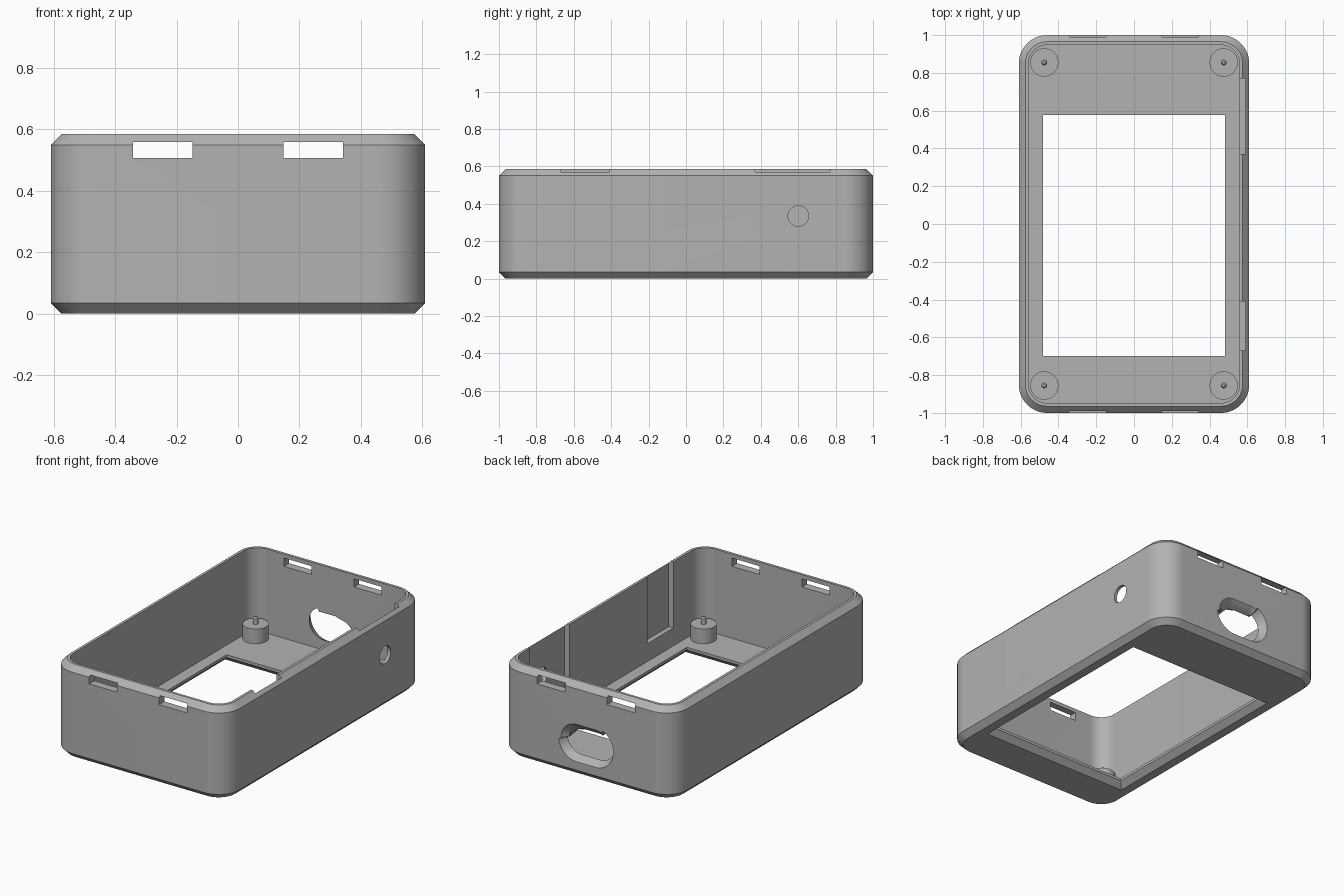
import bpy
import bmesh
from math import sin, cos, pi, radians

if "Cube" in bpy.data.objects:
    bpy.data.objects.remove(bpy.data.objects["Cube"], do_unlink=True)

# Single plain grey plastic
GREY = (0.45, 0.45, 0.45, 1.0)
plastic = bpy.data.materials.new("grey plastic")
plastic.use_nodes = True
plastic.diffuse_color = GREY
plastic.node_tree.nodes["Principled BSDF"].inputs["Base Color"].default_value = GREY

HALF_X, HALF_Y, HEIGHT = 0.61, 1.0, 0.585
CORNER, BEVEL, WALL = 0.15, 0.035, 0.052


def outline(hx, hy, r, seg=16):
    """Rounded rectangle given by half sizes and corner radius."""
    if r == 0:
        return [(hx, hy), (-hx, hy), (-hx, -hy), (hx, -hy)]
    pts = []
    for i, (sx, sy) in enumerate([(1, 1), (-1, 1), (-1, -1), (1, -1)]):
        for k in range(seg + 1):
            a = (i + k / seg) * pi / 2
            p = (sx * (hx - r) + r * cos(a), sy * (hy - r) + r * sin(a))
            pts.append(p)
    return pts


def loft(name, rings, location=(0, 0, 0), rotation=(0, 0, 0)):
    """Closed solid through rounded rectangles (half x, half y, radius, height)."""
    bm = bmesh.new()
    loops = [[bm.verts.new((x, y, z)) for x, y in outline(hx, hy, r)]
             for hx, hy, r, z in rings]
    for low, high in zip(loops, loops[1:]):
        n = len(low)
        for i in range(n):
            j = (i + 1) % n
            bm.faces.new((low[i], low[j], high[j], high[i]))
    bm.faces.new(loops[0][::-1])
    bm.faces.new(loops[-1])
    bmesh.ops.remove_doubles(bm, verts=bm.verts, dist=1e-5)
    bmesh.ops.recalc_face_normals(bm, faces=bm.faces)
    mesh = bpy.data.meshes.new(name)
    bm.to_mesh(mesh)
    bm.free()
    mesh.materials.append(plastic)
    obj = bpy.data.objects.new(name, mesh)
    obj.location, obj.rotation_euler = location, rotation
    bpy.context.collection.objects.link(obj)
    return obj


def box(name, x, y, z):
    """Square-cornered block from (low, high) ranges."""
    hx, hy = (x[1] - x[0]) / 2, (y[1] - y[0]) / 2
    return loft(name, [(hx, hy, 0, z[0]), (hx, hy, 0, z[1])],
                (sum(x) / 2, sum(y) / 2, 0))


def inset(d, z):
    return (HALF_X - d, HALF_Y - d, CORNER - d, z)


# Open tray: chamfered outside, flat rim, inner wall and floor
case = loft("case_shell", [
    inset(BEVEL, 0), inset(0, BEVEL), inset(0, HEIGHT - BEVEL),
    inset(BEVEL, HEIGHT), inset(WALL, HEIGHT), inset(WALL, WALL)])

cutters = []

# Screen window, chamfered on the underside
WIN_X, WIN_Y = 0.483, 0.638
cutters.append(loft("window_cutter", [
    (WIN_X + 2 * BEVEL, WIN_Y + 2 * BEVEL, 0, -BEVEL),
    (WIN_X, WIN_Y, 0, BEVEL), (WIN_X, WIN_Y, 0, 0.1)], (0, -0.062, 0)))

# Lid clip slots through both end walls
for end in (-1, 1):
    for side in (-1, 1):
        cx, cy = side * 0.245, end * 0.98
        cutters.append(box("slot_cutter", (cx - 0.097, cx + 0.097),
                           (cy - 0.07, cy + 0.07), (0.507, 0.56)))

# Pockets inside the right-hand wall
for y_range in ((0.37, 0.77), (-0.67, -0.41)):
    cutters.append(box("pocket_cutter", (0.5, 0.59), y_range, (0.165, 0.7)))

# Round hole through the same wall
cutters.append(loft("round_hole_cutter", [
    (0.055, 0.055, 0.055, 0.53), (0.055, 0.055, 0.055, 0.65)],
    (0, 0.6, 0.335), (0, radians(90), 0)))

# Countersunk oval port in the back wall
cutters.append(loft("port_cutter", [
    (0.14 + d, 0.075 + d, 0.075 + d, 1 - BEVEL + max(d, z))
    for d, z in ((0, -0.06), (0, 0), (2 * BEVEL, 0))],
    (0, 0, 0.215), (radians(-90), 0, 0)))
# the first ring sits behind the wall
for v in cutters[-1].data.vertices[:]:
    if v.index < len(cutters[-1].data.vertices) // 3:
        v.co.z = 0.9

# Cut everything out of the tray
bpy.context.view_layer.objects.active = case
for cutter in cutters:
    cutter.hide_render = True
    mod = case.modifiers.new("cut", "BOOLEAN")
    mod.operation, mod.solver, mod.object = "DIFFERENCE", "EXACT", cutter
    bpy.ops.object.modifier_apply(modifier=mod.name)
for cutter in cutters:
    bpy.data.objects.remove(cutter, do_unlink=True)

# Corner standoffs with locating pins
parts = [case]
for sx, x_name in ((1, "left"), (-1, "right")):
    for sy, y_name in ((-1, "front"), (1, "back")):
        place = (sx * 0.475, sy * 0.855, 0)
        label = y_name + "_" + x_name
        parts.append(loft(label + "_standoff", [
            (0.075, 0.075, 0.075, 0.045), (0.075, 0.075, 0.075, 0.145)], place))
        parts.append(loft(label + "_pin", [
            (0.015, 0.015, 0.015, 0.14), (0.015, 0.015, 0.015, 0.18),
            (0.008, 0.008, 0.008, 0.19)], place))

bpy.ops.object.select_all(action="DESELECT")
for part in parts:
    part.select_set(True)
bpy.ops.object.shade_smooth_by_angle(angle=radians(30))
